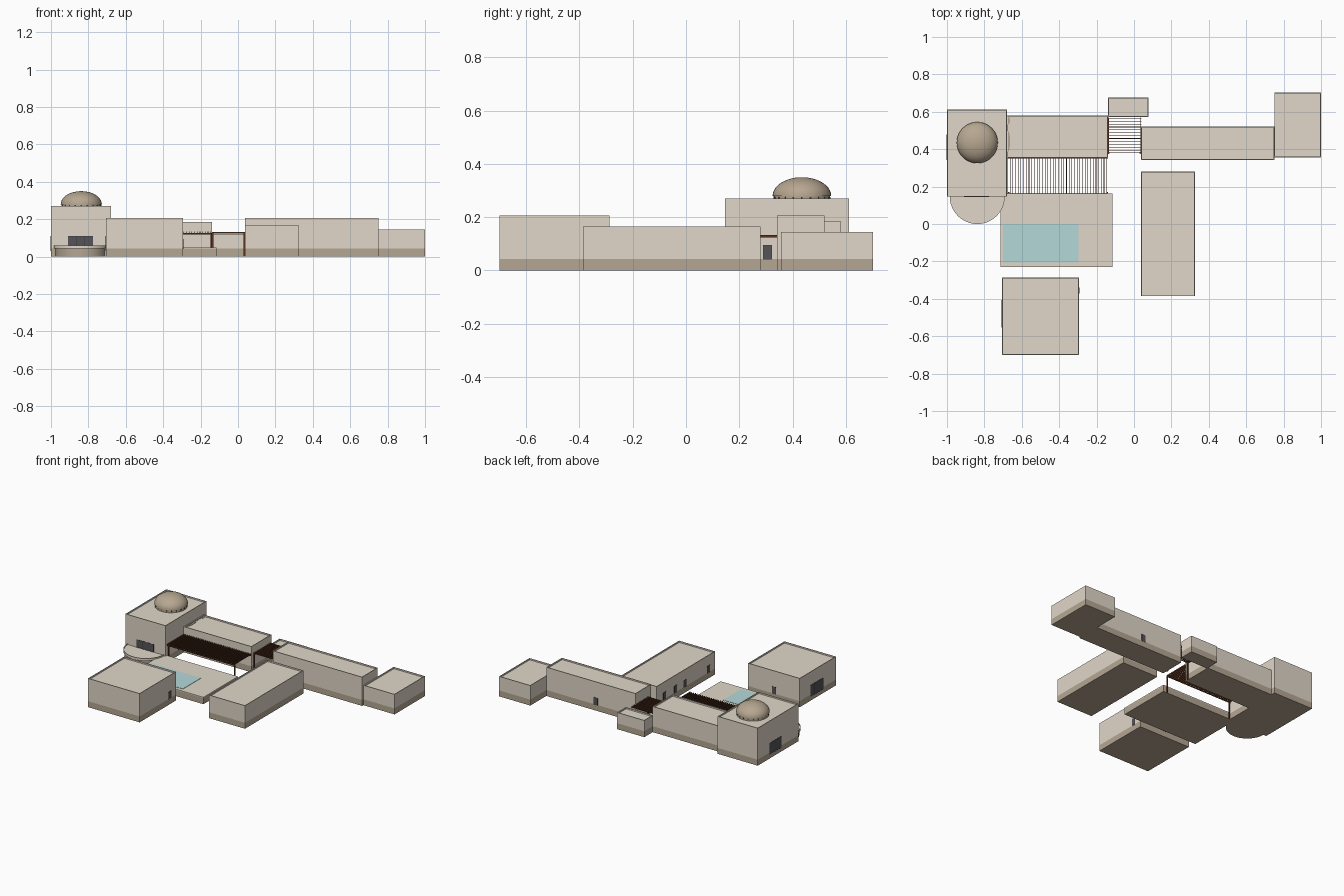
import bpy, bmesh, math

if "Cube" in bpy.data.objects:
    bpy.data.objects.remove(bpy.data.objects["Cube"])

def material(name, rgb):
    m = bpy.data.materials.new(name)
    m.diffuse_color = (*rgb, 1)
    m.use_nodes = True
    m.node_tree.nodes["Principled BSDF"].inputs["Base Color"].default_value = m.diffuse_color
    return m

WALL = material("pale plaster", (0.75, 0.68, 0.58))
BASE = material("brown plinth", (0.46, 0.385, 0.295))
DOME = material("tan dome", (0.47, 0.385, 0.28))
WATER = material("pool water", (0.46, 0.69, 0.70))
GLASS = material("dark glass", (0.09, 0.09, 0.10))
FRAME = material("window frame", (0.04, 0.035, 0.03))
WOOD = material("dark wood", (0.10, 0.035, 0.015))
PLINTH = 0.043

def finish(name, bm, mats, smooth=False):
    bmesh.ops.recalc_face_normals(bm, faces=bm.faces)
    me = bpy.data.meshes.new(name)
    bm.to_mesh(me)
    bm.free()
    for m in mats:
        me.materials.append(m)
    ob = bpy.data.objects.new(name, me)
    bpy.context.collection.objects.link(ob)
    if smooth:
        bpy.ops.object.select_all(action='DESELECT')
        ob.select_set(True)
        bpy.context.view_layer.objects.active = ob
        bpy.ops.object.shade_smooth_by_angle(angle=math.radians(35))
    return ob

def stack(bm, rings):
    """Skin a list of equal vertex rings and cap both ends."""
    rings = [[bm.verts.new(p) for p in r] for r in rings]
    n = len(rings[0])
    for a, b in zip(rings, rings[1:]):
        for i in range(n):
            j = (i + 1) % n
            bm.faces.new((a[i], a[j], b[j], b[i]))
    bm.faces.new(rings[0][::-1])
    bm.faces.new(rings[-1])

def rect(x0, x1, y0, y1, z, d=0):
    return [(x0 + d, y0 + d, z), (x1 - d, y0 + d, z),
            (x1 - d, y1 - d, z), (x0 + d, y1 - d, z)]

def add_box(bm, x0, x1, y0, y1, z0, z1):
    stack(bm, [rect(x0, x1, y0, y1, z0), rect(x0, x1, y0, y1, z1)])

def box(name, dims, mat):
    bm = bmesh.new()
    add_box(bm, *dims)
    return finish(name, bm, [mat])

def paint_plinth(ob):
    for p in ob.data.polygons:
        p.material_index = 1 if p.center.z < PLINTH - 0.002 else 0

# Flat-roofed buildings with a plinth band and a low parapet
def building(name, x0, x1, y0, y1, h):
    bm = bmesh.new()
    r = lambda z, d=0: rect(x0, x1, y0, y1, z, d)
    stack(bm, [r(0), r(PLINTH), r(h), r(h, 0.005), r(h - 0.01, 0.005)])
    paint_plinth(finish(name, bm, [WALL, BASE]))

for spec in [
    ("domed_hall", -1.0, -0.68, 0.146, 0.611, 0.27),
    ("hall_wing", -0.68, -0.14, 0.353, 0.58, 0.185),
    ("rear_store", -0.14, 0.078, 0.573, 0.675, 0.12),
    ("long_wing", 0.038, 0.75, 0.342, 0.52, 0.207),
    ("end_room", 0.75, 0.999, 0.356, 0.702, 0.144),
    ("side_house", 0.038, 0.326, -0.386, 0.28, 0.166),
    ("front_house", -0.706, -0.294, -0.70, -0.287, 0.207),
]:
    building(*spec)

# Pool terrace
bm = bmesh.new()
r = lambda z: rect(-0.714, -0.114, -0.231, 0.162, z)
stack(bm, [r(0), r(PLINTH), r(0.05)])
paint_plinth(finish("pool_terrace", bm, [WALL, BASE]))
box("pool_surface", (-0.70, -0.296, -0.205, 0.0, 0.048, 0.052), WATER)

# Half-round balcony slab
def half_round(rad, z):
    return [(-0.838 + rad * math.cos(a), 0.147 + rad * math.sin(a), z)
            for a in [math.pi + math.pi * i / 24 for i in range(25)]]

bm = bmesh.new()
stack(bm, [half_round(*p) for p in
           [(0.138, 0), (0.138, PLINTH), (0.147, PLINTH), (0.147, 0.06),
            (0.143, 0.06), (0.143, 0.054)]])
paint_plinth(finish("balcony", bm, [WALL, BASE], True))

# Dome on a short drum with small openings
def circle(rad, z, n=40):
    return [(-0.838 + rad * math.cos(2 * math.pi * i / n),
             0.435 + rad * math.sin(2 * math.pi * i / n), z) for i in range(n)]

bm = bmesh.new()
prof = [(0.106, 0.255), (0.106, 0.28), (0.11, 0.28)]
for i in range(1, 11):
    a = math.pi / 2 * i / 10.4
    prof.append((0.11 * math.cos(a), 0.28 + 0.07 * math.sin(a)))
stack(bm, [circle(*p) for p in prof])
finish("dome", bm, [DOME], True)
bm = bmesh.new()
for i in range(20):
    a = 2 * math.pi * i / 20
    x, y = -0.838 + 0.104 * math.cos(a), 0.435 + 0.104 * math.sin(a)
    add_box(bm, x - 0.003, x + 0.003, y - 0.003, y + 0.003, 0.268, 0.275)
finish("drum_openings", bm, [FRAME])

# Windows: thin glass plates with bars, set on a wall facing along an axis
def window(name, axis, plane, sign, c, w, z0, z1, panes=1):
    def plate(label, a, b, lo, hi, t, mat):
        p, q = sorted((plane - sign * 0.001, plane + sign * t))
        dims = (p, q, a, b, lo, hi) if axis == 'x' else (a, b, p, q, lo, hi)
        box(label, dims, mat)
    a, b = c - w / 2, c + w / 2
    plate(name + "_glass", a, b, z0, z1, 0.001, GLASS)
    for i in range(panes + 1):
        m = a + w * i / panes
        plate(name + "_bar", m - 0.001, m + 0.001, z0, z1, 0.0015, FRAME)
    for z in (z0, z1):
        plate(name + "_rail", a, b, z - 0.001, z + 0.001, 0.0015, FRAME)

window("hall_front_window", 'y', 0.146, -1, -0.842, 0.134, 0.055, 0.11, 3)
window("hall_left_window", 'x', -1.0, -1, 0.41, 0.134, 0.03, 0.11, 3)
window("hall_court_window", 'x', -0.68, 1, 0.306, 0.033, 0.042, 0.094)
window("front_house_left_window", 'x', -0.706, -1, -0.48, 0.144, 0.03, 0.11, 3)
window("front_house_right_window", 'x', -0.294, 1, -0.355, 0.03, 0.042, 0.092)
window("front_house_back_window", 'y', -0.287, 1, -0.50, 0.03, 0.042, 0.092)
window("long_wing_back_window", 'y', 0.52, 1, 0.355, 0.03, 0.042, 0.092)
for y in (-0.31, -0.04, 0.065, 0.19):
    window("side_house_window", 'x', 0.038, -1, y, 0.03, 0.042, 0.092)

# Courtyard pergola: slats run front to back
bm = bmesh.new()
for i in range(38):
    x = -0.676 + 0.53 * i / 37
    add_box(bm, x - 0.0015, x + 0.0015, 0.16, 0.357, 0.124, 0.134)
for y in (0.165, 0.349):
    add_box(bm, -0.68, -0.14, y - 0.002, y + 0.002, 0.119, 0.126)
for x in (-0.67, -0.143):
    add_box(bm, x - 0.004, x + 0.004, 0.163, 0.171, 0, 0.124)
finish("courtyard_pergola", bm, [WOOD])

# Passage pergola: slats run side to side
bm = bmesh.new()
for i in range(13):
    y = 0.38 + 0.185 * i / 12
    add_box(bm, -0.14, 0.04, y - 0.0015, y + 0.0015, 0.124, 0.132)
for x in (-0.136, 0.034):
    add_box(bm, x - 0.002, x + 0.002, 0.375, 0.57, 0.121, 0.126)
    add_box(bm, x - 0.004, x + 0.004, 0.376, 0.384, 0, 0.124)
finish("passage_pergola", bm, [WOOD])

# Tan half-oval patches on the wing roof beside the hall
for cy, ry in ((0.553, 0.022), (0.442, 0.06)):
    bm = bmesh.new()
    stack(bm, [[(-0.678 + 0.016 * math.cos(t), cy + ry * math.sin(t), z)
                for t in [math.pi * (i / 12 - 0.5) for i in range(13)]]
               for z in (0.174, 0.178)])
    finish("roof_patch", bm, [BASE])
